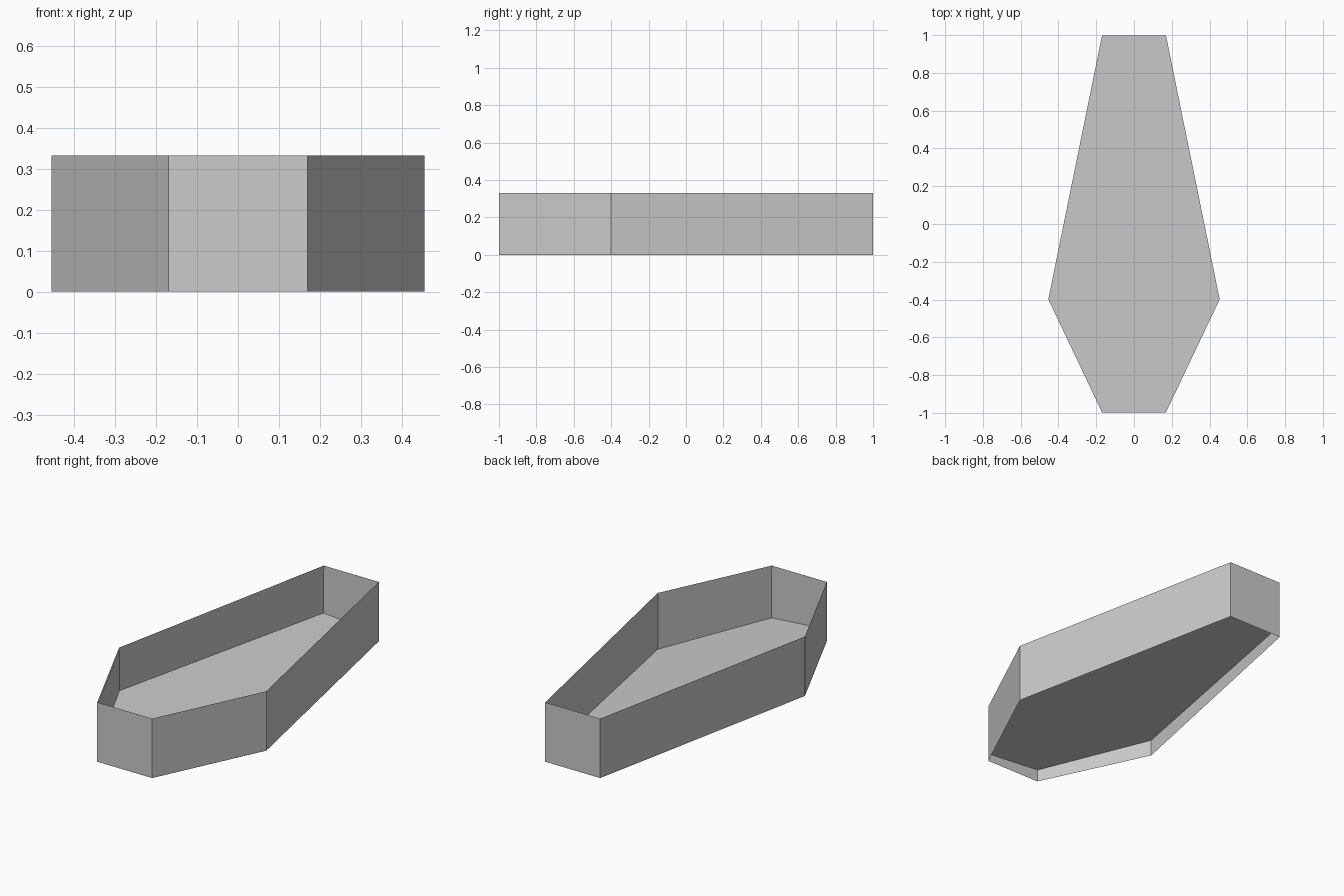
import bpy

if "Cube" in bpy.data.objects:
    bpy.data.objects.remove(bpy.data.objects["Cube"])

# Half outline of the tapered hexagonal box, mirrored in x
half = [(0.17, -1.0), (0.455, -0.4), (0.17, 1.0)]
outline = half + [(-x, y) for x, y in reversed(half)]
N = len(outline)


def add_mesh(name, verts, faces):
    mesh = bpy.data.meshes.new(name)
    mesh.from_pydata(verts, [], faces)
    obj = bpy.data.objects.new(name, mesh)
    bpy.context.collection.objects.link(obj)
    return obj


def wall_ring(name, scale, z0, z1):
    pts = [(x * scale, y * scale) for x, y in outline]
    verts = [(x, y, z) for z in (z0, z1) for x, y in pts]
    faces = [(i, (i + 1) % N, (i + 1) % N + N, i + N) for i in range(N)]
    return add_mesh(name, verts, faces)


# Outer thin walls
wall_ring("outer_walls", 1.0, 0.0, 0.332)

# Thin lining just inside the walls, set in from both rims
wall_ring("inner_lining", 0.997, 0.045, 0.315)

# Floor panel, leaning slightly down toward the right side
add_mesh("floor_panel",
         [(x * 0.997, y * 0.997, 0.055 - 0.08 * x) for x, y in outline],
         [tuple(range(N))])
